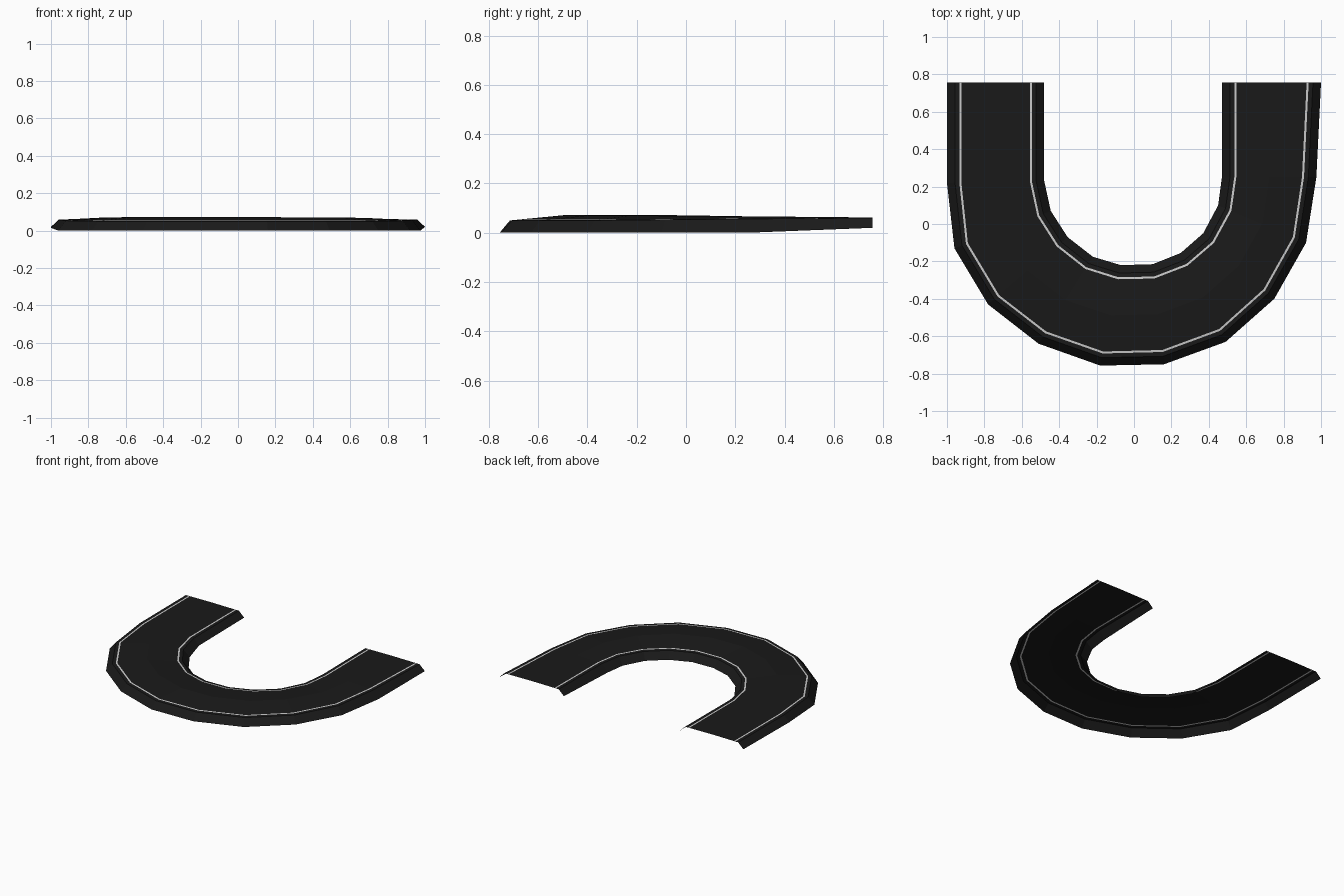
import bpy, bmesh
from mathutils import Vector

if "Cube" in bpy.data.objects:
    bpy.data.objects.remove(bpy.data.objects["Cube"])

# Kerb-foot stations around the bend: outer xy, inner xy, foot height, shoulder height, crown height
STATIONS = [
    ((-1.00, 0.757), (-0.48, 0.757), 0.02, 0.06, 0.062),
    ((-1.00, 0.22), (-0.48, 0.23), 0.015, 0.058, 0.067),
    ((-0.96, -0.13), (-0.445, 0.07), 0.0, 0.053, 0.071),
    ((-0.78, -0.43), (-0.355, -0.07), 0.0, 0.05, 0.072),
    ((-0.51, -0.64), (-0.22, -0.175), 0.0, 0.05, 0.072),
    ((-0.18, -0.757), (-0.07, -0.22), 0.0, 0.05, 0.072),
    ((0.16, -0.75), (0.10, -0.215), 0.0, 0.05, 0.072),
    ((0.49, -0.63), (0.25, -0.155), 0.0, 0.05, 0.071),
    ((0.75, -0.40), (0.37, -0.05), 0.0, 0.05, 0.07),
    ((0.92, -0.10), (0.45, 0.10), 0.0, 0.053, 0.068),
    ((0.975, 0.25), (0.47, 0.25), 0.0, 0.056, 0.066),
    ((1.00, 0.757), (0.47, 0.757), 0.02, 0.06, 0.062),
]
SHOULDER, LINE_A, LINE_B = 0.043, 0.066, 0.077   # distances in from the foot


def material(name, value):
    m = bpy.data.materials.new(name)
    m.diffuse_color = (value, value, value, 1)
    m.use_nodes = True
    m.node_tree.nodes["Principled BSDF"].inputs["Base Color"].default_value = m.diffuse_color
    return m


def section(outer, inner, foot, shoulder, crown):
    """Cross-section points from outer foot to inner foot."""
    o, i = Vector(outer), Vector(inner)
    half = (o - i).length / 2

    def height(d):
        return shoulder + (crown - shoulder) * (d - SHOULDER) / (half - SHOULDER)

    side = [(0, foot)] + [(d, height(d)) for d in (SHOULDER, LINE_A, LINE_B)]
    prof = side + [(half, crown)] + [(2 * half - d, z) for d, z in reversed(side)]
    return [(*o.lerp(i, d / (2 * half)), z) for d, z in prof]


SECTIONS = [section(*s) for s in STATIONS]


def strip(name, first, last, mat):
    """Sheet through section columns first..last along the bend."""
    bm = bmesh.new()
    rows = [[bm.verts.new(p) for p in s[first:last + 1]] for s in SECTIONS]
    for a, b in zip(rows, rows[1:]):
        for c in range(last - first):
            bm.faces.new((a[c], b[c], b[c + 1], a[c + 1]))
    me = bpy.data.meshes.new(name)
    bm.to_mesh(me)
    bm.free()
    me.materials.append(mat)
    bpy.context.collection.objects.link(bpy.data.objects.new(name, me))


asphalt = material("asphalt", 0.01)
paint = material("line_paint", 0.6)

# Sloped edges, painted lines and crowned carriageway
strip("outer_edge", 0, 2, asphalt)
strip("outer_line", 2, 3, paint)
strip("carriageway", 3, 5, asphalt)
strip("inner_line", 5, 6, paint)
strip("inner_edge", 6, 8, asphalt)
